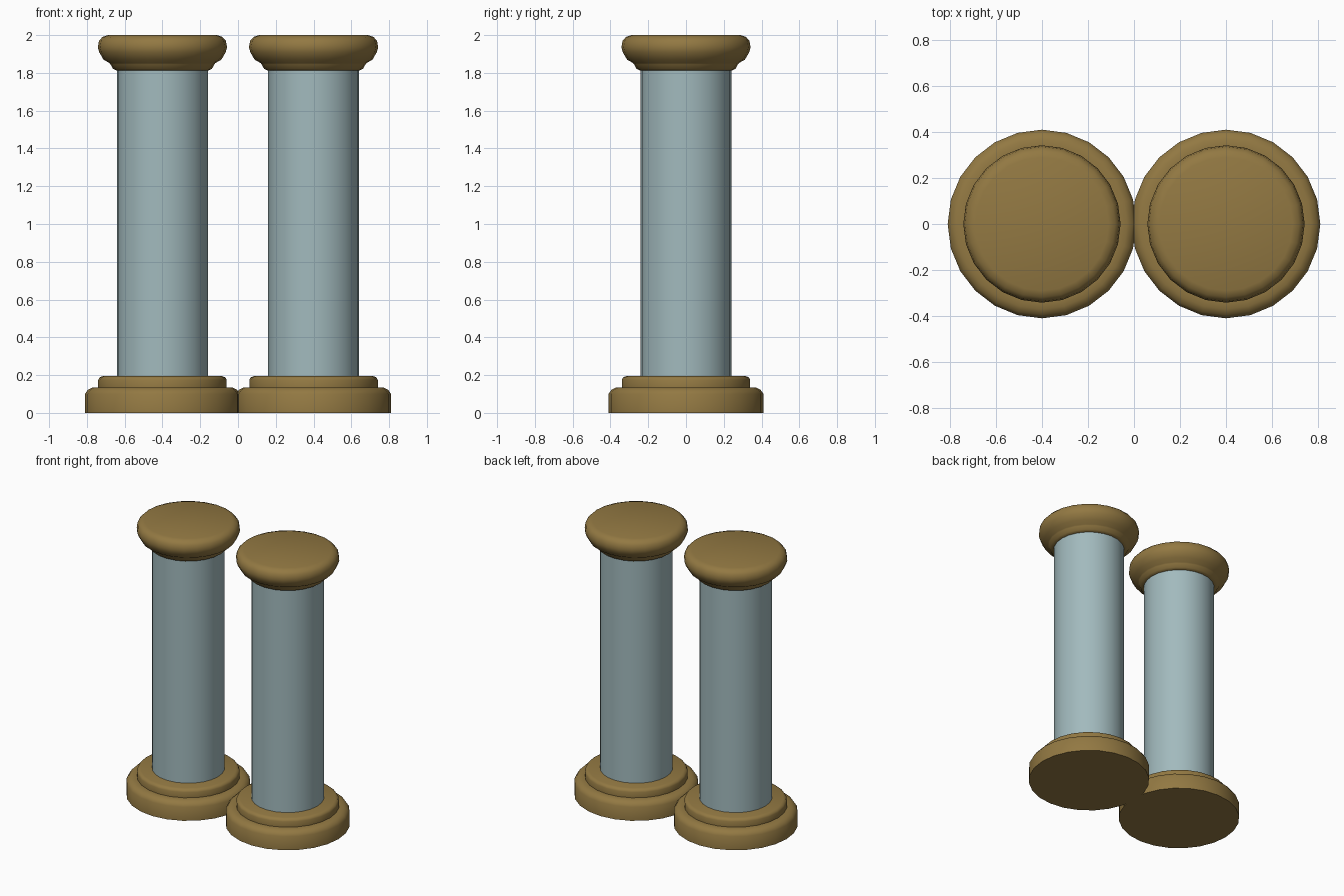
import bpy, bmesh, math
from mathutils import Vector

if "Cube" in bpy.data.objects:
    bpy.data.objects.remove(bpy.data.objects["Cube"])

SIDES = 24


def material(name, color):
    m = bpy.data.materials.new(name)
    m.diffuse_color = (*color, 1.0)
    m.use_nodes = True
    m.node_tree.nodes["Principled BSDF"].inputs["Base Color"].default_value = m.diffuse_color
    return m


bronze = material("bronze", (0.29, 0.19, 0.055))
stone = material("blue_grey_stone", (0.36, 0.49, 0.51))


def lathe(name, profile, x, mat, angle):
    """Revolve (radius, height) points into a closed, capped solid."""
    bm = bmesh.new()
    rings = []
    for r, z in profile:
        rings.append([bm.verts.new((r * math.cos(2 * math.pi * i / SIDES),
                                    r * math.sin(2 * math.pi * i / SIDES), z))
                      for i in range(SIDES)])
    for a, b in zip(rings, rings[1:]):
        for i in range(SIDES):
            j = (i + 1) % SIDES
            bm.faces.new((a[i], a[j], b[j], b[i]))
    bm.faces.new(rings[0][::-1])
    bm.faces.new(rings[-1])
    mesh = bpy.data.meshes.new(name)
    bm.to_mesh(mesh)
    bm.free()
    mesh.materials.append(mat)
    ob = bpy.data.objects.new(name, mesh)
    ob.location = Vector((x, 0, 0))
    bpy.context.collection.objects.link(ob)
    bpy.ops.object.select_all(action='DESELECT')
    ob.select_set(True)
    bpy.context.view_layer.objects.active = ob
    bpy.ops.object.shade_smooth_by_angle(angle=math.radians(angle))


# stepped foot, with a rounded shoulder on each step
base = [(0.41, 0), (0.41, 0.10), (0.395, 0.122), (0.37, 0.135), (0.34, 0.135),
        (0.34, 0.175), (0.333, 0.188), (0.315, 0.195)]
shaft = [(0.24, 0.19), (0.24, 1.82)]
# flared cap: small collar ring, then the large rounded disc
capital = [(0.245, 1.813), (0.262, 1.822), (0.275, 1.845), (0.28, 1.852),
           (0.312, 1.87), (0.335, 1.91), (0.342, 1.935), (0.336, 1.97),
           (0.318, 1.99), (0.29, 2.0)]

for side, x in (("left", -0.4), ("right", 0.4)):
    lathe(side + "_base", base, x, bronze, 50)
    lathe(side + "_shaft", shaft, x, stone, 50)
    lathe(side + "_capital", capital, x, bronze, 60)
